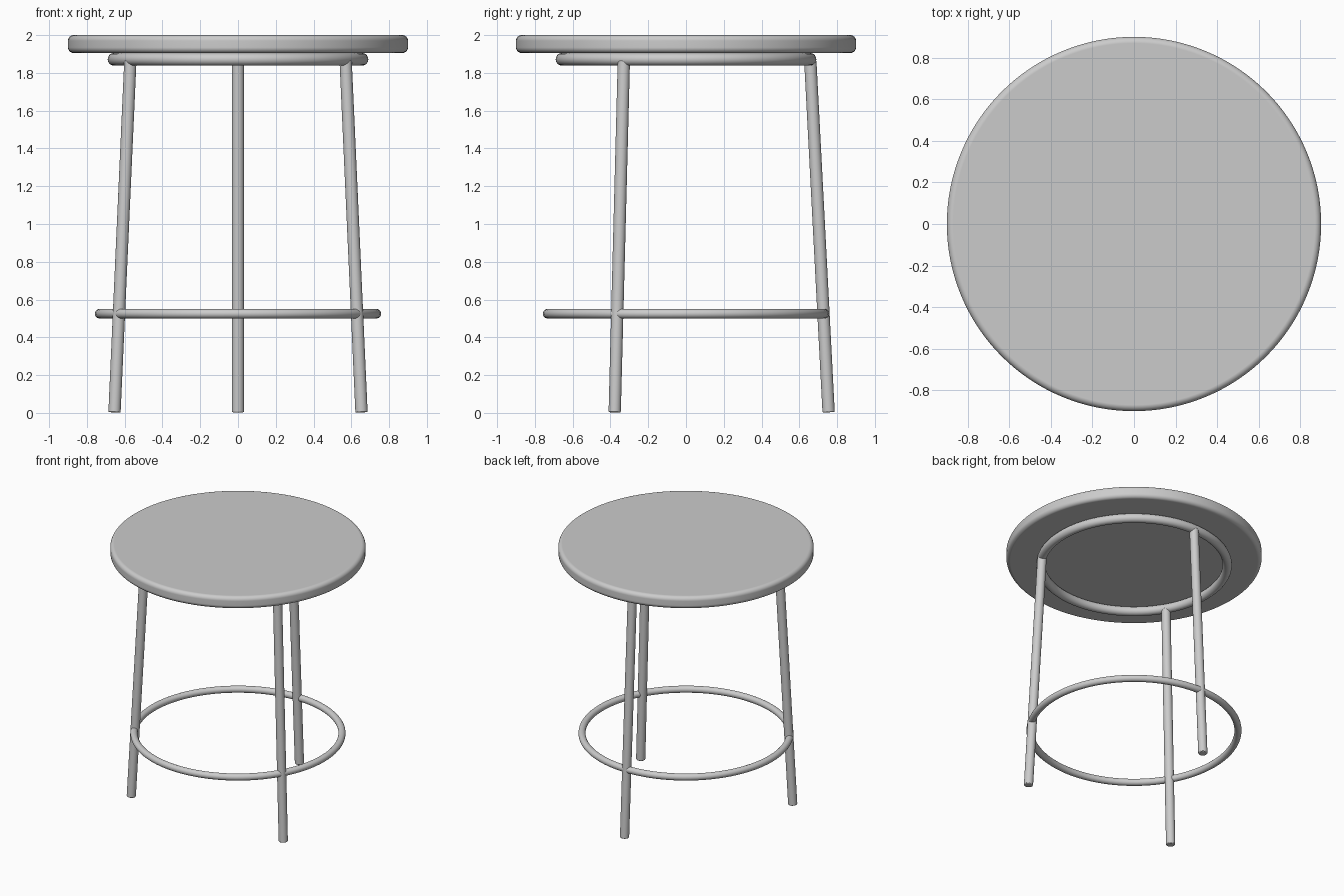
import bpy, math
from mathutils import Vector

if "Cube" in bpy.data.objects:
    bpy.data.objects.remove(bpy.data.objects["Cube"])

grey = bpy.data.materials.new("light grey")
grey.diffuse_color = (0.6, 0.6, 0.6, 1)
grey.use_nodes = True
grey.node_tree.nodes["Principled BSDF"].inputs["Base Color"].default_value = grey.diffuse_color


def finish(name):
    ob = bpy.context.object
    ob.name = name
    ob.data.materials.append(grey)
    bpy.ops.object.shade_smooth_by_angle(angle=math.radians(40))
    return ob


def ring(name, z, major, minor):
    bpy.ops.mesh.primitive_torus_add(location=(0, 0, z), major_radius=major, minor_radius=minor,
                                     major_segments=96, minor_segments=20)
    return finish(name)


def leg(name, angle):
    out = Vector((math.cos(angle), math.sin(angle), 0))
    foot = out * 0.755 + Vector((0, 0, 0.003))
    top = out * 0.658 + Vector((0, 0, 1.865))
    d = top - foot
    bpy.ops.mesh.primitive_cylinder_add(vertices=32, radius=0.0325, depth=d.length, location=(foot + top) / 2,
                                        rotation=d.to_track_quat('Z', 'Y').to_euler())
    ob = finish(name)
    # softened foot edge
    b = ob.modifiers.new("soft_edge", 'BEVEL')
    b.width, b.segments = 0.006, 2
    b.limit_method, b.angle_limit = 'ANGLE', math.radians(40)


# round seat with rounded rim
bpy.ops.mesh.primitive_cylinder_add(vertices=128, radius=0.9, depth=0.095, location=(0, 0, 1.9525))
seat = finish("seat")
bev = seat.modifiers.new("rounded_rim", 'BEVEL')
bev.width, bev.segments = 0.03, 6
bev.limit_method, bev.angle_limit = 'ANGLE', math.radians(40)
bpy.ops.object.shade_smooth()
wn = seat.modifiers.new("flat_shading_on_top", 'WEIGHTED_NORMAL')
wn.keep_sharp = False

# support ring under the seat and foot ring
ring("seat_ring", 1.872, 0.657, 0.033)
ring("foot_ring", 0.525, 0.733, 0.025)

# three splayed legs
for name, deg in (("back_leg", 90), ("front_left_leg", 210), ("front_right_leg", 330)):
    leg(name, math.radians(deg))
